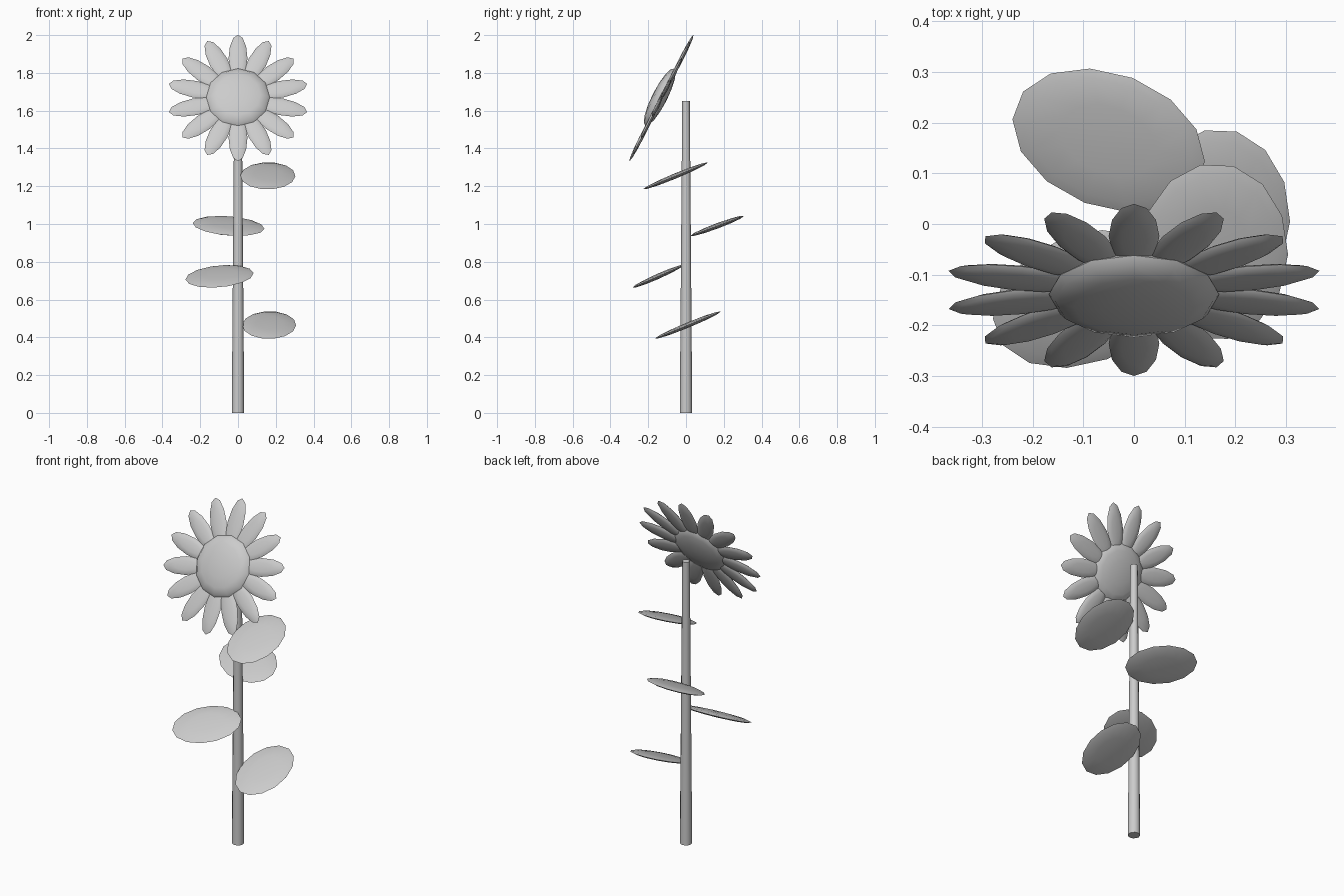
import bpy
import math
from mathutils import Matrix, Vector

if "Cube" in bpy.data.objects:
    bpy.data.objects.remove(bpy.data.objects["Cube"])


def ellipsoid(name, matrix, radii, segments, rings):
    """Flattened low-poly sphere placed by a matrix."""
    bpy.ops.mesh.primitive_uv_sphere_add(segments=segments, ring_count=rings, radius=1)
    ob = bpy.context.object
    ob.name = name
    ob.data.transform(matrix @ Matrix.Diagonal((*radii, 1)))
    bpy.ops.object.shade_smooth_by_angle(angle=math.radians(40))
    return ob


# Tapered stem
bpy.ops.mesh.primitive_cone_add(vertices=12, radius1=0.033, radius2=0.02,
                                depth=1.65, location=(0, 0, 0.825))
bpy.context.object.name = "stem"
bpy.ops.object.shade_smooth_by_angle(angle=math.radians(40))

# Flower head frame: local z is the face direction, local y points up the head
tilt = math.atan2(0.67, 0.34)
head = Matrix.Translation((0, -0.13, 1.667)) @ Matrix.Rotation(tilt, 4, 'X')

# Seed disc
ellipsoid("seed_disc", head @ Matrix.Translation((0, 0, 0.01)),
          (0.168, 0.17, 0.04), 12, 8)

# Ring of petals
PETALS = 14
for i in range(PETALS):
    spin = Matrix.Rotation(i * math.tau / PETALS, 4, 'Z')
    ellipsoid(f"petal_{i + 1}", head @ spin @ Matrix.Translation((0, 0.235, 0)),
              (0.05, 0.14, 0.011), 12, 6)

# Leaves: centre, heading of the long axis, half length, half width, rise along y
leaves = [
    ((0.158, -0.055, 1.255), 88, 0.175, 0.146, 0.41),
    ((-0.05, 0.165, 0.99), 159, 0.197, 0.132, 0.37),
    ((-0.098, -0.148, 0.723), 21, 0.187, 0.127, 0.44),
    ((0.165, 0.01, 0.465), 88, 0.178, 0.143, 0.41),
]
for i, (centre, heading, length, width, rise) in enumerate(leaves):
    shear = Matrix.Identity(4)
    shear[2][1] = rise
    place = Matrix.Translation(centre) @ shear @ Matrix.Rotation(math.radians(heading), 4, 'Z')
    ellipsoid(f"leaf_{i + 1}", place, (length, width, 0.015), 14, 6)
